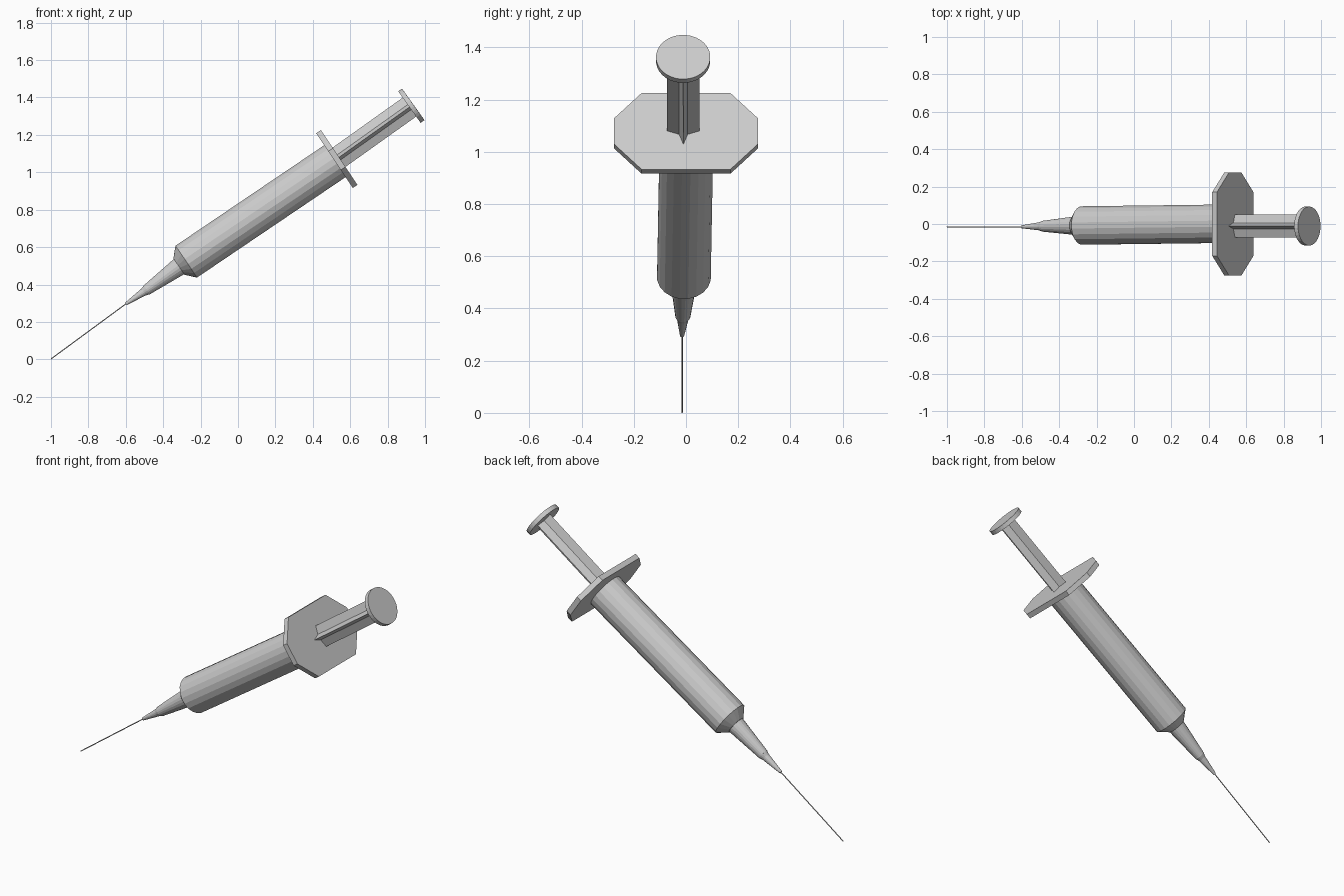
import bpy, bmesh
from math import sin, cos, tau
from mathutils import Vector

if "Cube" in bpy.data.objects:
    bpy.data.objects.remove(bpy.data.objects["Cube"])


def circle(n):
    return [(cos(tau * (i + 0.5) / n), sin(tau * (i + 0.5) / n)) for i in range(n)]


def loft(name, outline, a, b, sections):
    """Skin an outline along the line a-b; sections are (distance from a, scale)."""
    a, b = Vector(a), Vector(b)
    axis = (b - a).normalized()
    up = Vector((-axis.z, 0, axis.x)).normalized()
    side = up.cross(axis).normalized()
    if side.y < 0:
        side = -side
    bm = bmesh.new()
    rings = [[bm.verts.new(a + axis * t + (side * u + up * v) * s) for u, v in outline]
             for t, s in sections]
    n = len(outline)
    for r0, r1 in zip(rings, rings[1:]):
        for i in range(n):
            j = (i + 1) % n
            bm.faces.new((r0[i], r0[j], r1[j], r1[i]))
    bm.faces.new(rings[0])
    bm.faces.new(rings[-1])
    bmesh.ops.recalc_face_normals(bm, faces=bm.faces)
    mesh = bpy.data.meshes.new(name)
    bm.to_mesh(mesh)
    bm.free()
    obj = bpy.data.objects.new(name, mesh)
    bpy.context.collection.objects.link(obj)
    return obj


def dist(a, b):
    return (Vector(b) - Vector(a)).length


# Points along the syringe from needle tip to thumb rest
tip = (-1.0, -0.015, 0.002)
hub_end = (-0.6, -0.015, 0.296)
nozzle_end = (-0.488, -0.012, 0.371)
nozzle_root = (-0.312, -0.009, 0.498)
barrel_start = (-0.277, -0.008, 0.522)
barrel_end = (0.525, 0.002, 1.064)
flange_top = (0.541, 0.0, 1.079)
rod_start = (0.53, -0.01, 1.073)
thumb_top = (0.937, -0.011, 1.363)

# Needle
loft("needle", circle(8), tip, hub_end, [(0, 0.003), (dist(tip, hub_end) + 0.02, 0.003)])

# Needle hub with a small shoulder where it meets the nozzle
L = dist(hub_end, nozzle_end)
loft("needle_hub", circle(16), hub_end, nozzle_end,
     [(0, 0.008), (L - 0.02, 0.022), (L, 0.029), (L + 0.01, 0.029)])

# Tapered nozzle
L = dist(nozzle_end, nozzle_root)
loft("nozzle", circle(20), nozzle_end, nozzle_root, [(0, 0.029), (L + 0.01, 0.051)])

# Barrel with conical shoulder
L = dist(barrel_start, barrel_end)
loft("barrel", circle(20), barrel_start, barrel_end,
     [(-0.047, 0.053), (0, 0.104), (L, 0.104)])

# Octagonal finger flange
quarter = [(0.275, 0.06), (0.17, 0.176)]
octagon = (quarter + [(-u, v) for u, v in reversed(quarter)]
           + [(-u, -v) for u, v in quarter] + [(u, -v) for u, v in reversed(quarter)])
direction = Vector((0.831, 0, 0.556))
loft("finger_flange", octagon, flange_top, Vector(flange_top) + direction,
     [(-0.03, 1), (0, 1)])

# Plunger rod, four-pointed ribbed section
star = [(cos(tau * i / 8) * r, sin(tau * i / 8) * r)
        for i, r in enumerate([0.062, 0.023] * 4)]
L = dist(rod_start, thumb_top)
loft("plunger_rod", star, rod_start, thumb_top, [(0, 1), (L - 0.01, 1)])

# Thumb rest disc
loft("thumb_rest", circle(32), rod_start, thumb_top, [(L - 0.025, 0.104), (L, 0.104)])
